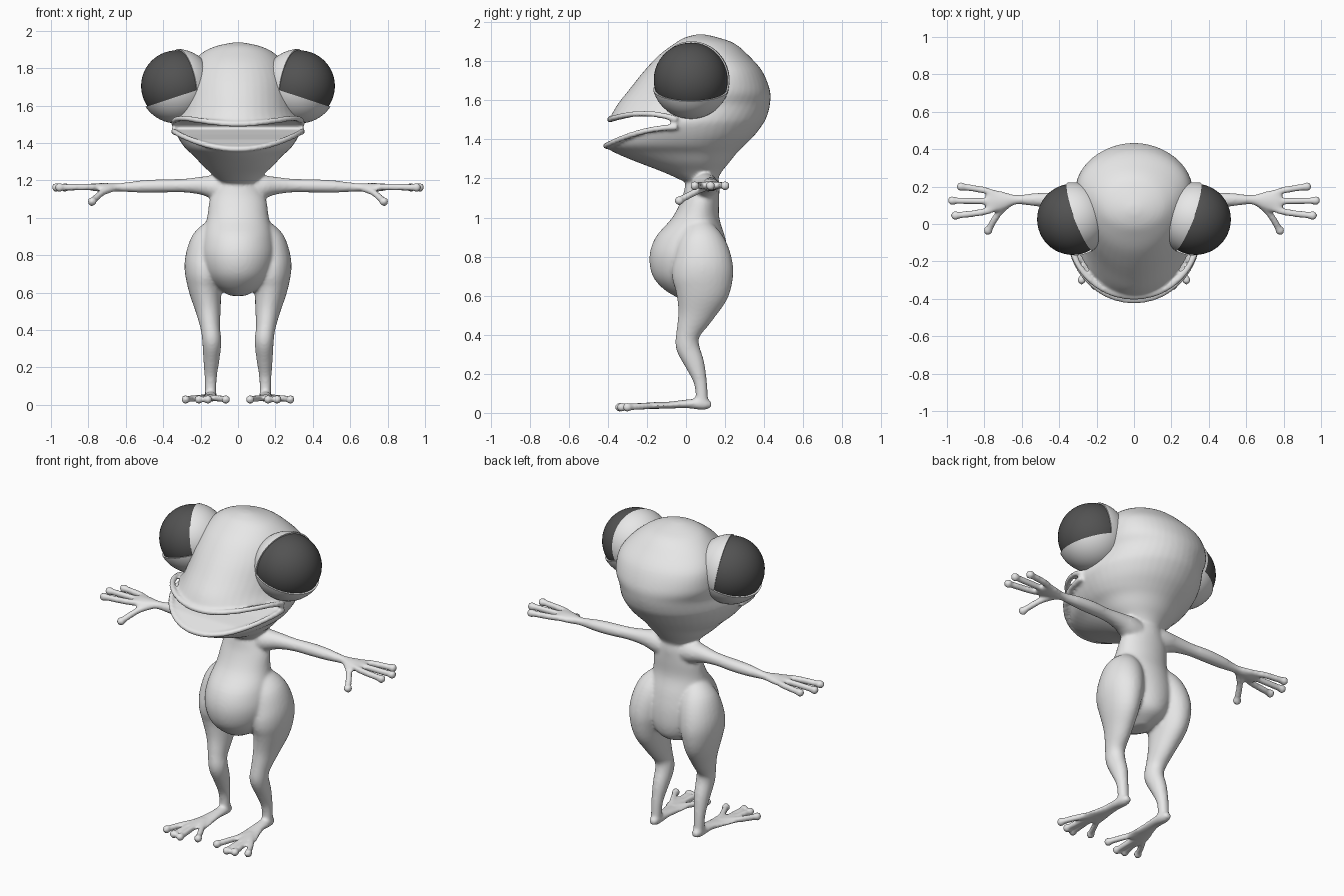
import bpy, bmesh
from math import sin, cos, pi, radians
from mathutils import Vector

if "Cube" in bpy.data.objects:
    bpy.data.objects.remove(bpy.data.objects["Cube"])


def material(name, value):
    m = bpy.data.materials.new(name)
    m.use_nodes = True
    colour = (value, value, value, 1)
    m.diffuse_color = colour
    m.node_tree.nodes["Principled BSDF"].inputs["Base Color"].default_value = colour
    return m


SKIN = material("pale grey skin", 0.8)
DARK = material("dark grey eye", 0.085)


def finish(name, bm, mat):
    bmesh.ops.recalc_face_normals(bm, faces=bm.faces)
    for f in bm.faces:
        f.smooth = True
    me = bpy.data.meshes.new(name)
    bm.to_mesh(me)
    bm.free()
    me.materials.append(mat)
    ob = bpy.data.objects.new(name, me)
    bpy.context.collection.objects.link(ob)
    return ob


def activate(ob):
    bpy.ops.object.select_all(action='DESELECT')
    ob.select_set(True)
    bpy.context.view_layer.objects.active = ob


def dense(rows, n=4):
    """Smoothly interpolate between rows of numbers."""
    out = []
    for i in range(len(rows) - 1):
        a, b = rows[i], rows[i + 1]
        p, q = rows[max(i - 1, 0)], rows[min(i + 2, len(rows) - 1)]
        for k in range(n):
            t = k / n
            out.append([0.5 * (2 * B + (C - A) * t + (2 * A - 5 * B + 4 * C - D) * t * t
                               + (3 * B - A - 3 * C + D) * t ** 3)
                        for A, B, C, D in zip(p, a, b, q)])
    return out + [list(rows[-1])]


def skin_rings(bm, rings):
    loops = [[bm.verts.new(p) for p in ring] for ring in rings]
    n = len(loops[0])
    for a, b in zip(loops, loops[1:]):
        for i in range(n):
            j = (i + 1) % n
            bm.faces.new((a[i], a[j], b[j], b[i]))
    bm.faces.new(loops[0][::-1])
    bm.faces.new(loops[-1])


def stack(bm, rows, n=48):
    """Horizontal sections: height, front, back, half width, widest depth."""
    rings = []
    for z, yf, yb, hw, yc in dense(rows):
        ring = []
        for i in range(n):
            a = 2 * pi * i / n
            depth = (yb - yc) if sin(a) > 0 else (yc - yf)
            ring.append((hw * cos(a), yc + depth * sin(a), z))
        rings.append(ring)
    skin_rings(bm, rings)


def tube(bm, rows, side=1, up=(0, 0, 1), n=16):
    """Limb along a path: x, y, z, half width, half height."""
    rows = dense(rows)
    pts = [Vector((side * r[0], r[1], r[2])) for r in rows]
    rings = []
    for i, (p, r) in enumerate(zip(pts, rows)):
        t = pts[min(i + 1, len(pts) - 1)] - pts[max(i - 1, 0)]
        w = t.cross(Vector(up)).normalized()
        h = w.cross(t).normalized()
        rings.append([p + w * r[3] * cos(2 * pi * k / n) + h * r[4] * sin(2 * pi * k / n)
                      for k in range(n)])
    skin_rings(bm, rings)


def ball(bm, centre, r):
    made = bmesh.ops.create_uvsphere(bm, u_segments=16, v_segments=10, radius=r)
    bmesh.ops.translate(bm, verts=made["verts"], vec=centre)


def digit(bm, path, r, side):
    tube(bm, [(*p, r, r) for p in path], side)
    x, y, z = path[-1]
    ball(bm, (side * x, y, z), r * 1.35)


# Head, with the open mouth cut out of it
bm = bmesh.new()
stack(bm, [(1.17, .02, .15, .08, .08), (1.23, -.11, .18, .135, .06), (1.28, -.24, .22, .19, .04),
           (1.33, -.36, .26, .235, .02), (1.37, -.42, .30, .28, 0), (1.42, -.42, .35, .315, 0),
           (1.48, -.41, .395, .34, 0), (1.52, -.385, .415, .335, .03), (1.58, -.35, .43, .315, .1),
           (1.65, -.295, .43, .315, .17), (1.75, -.215, .39, .30, .18), (1.83, -.14, .32, .25, .14),
           (1.89, -.06, .25, .18, .1), (1.92, -.01, .17, .11, .08), (1.937, .05, .1, .03, .075)])
head = finish("head", bm, SKIN)

bm = bmesh.new()
outline = [(-.6, 1.33), (-.43, 1.375), (-.31, 1.42), (-.18, 1.445), (-.07, 1.472), (-.06, 1.49),
           (-.11, 1.515), (-.235, 1.525), (-.39, 1.49), (-.6, 1.46)]
skin_rings(bm, [[(x, y, z) for y, z in outline] for x in (-.6, .6)])
cutter = finish("mouth_cutter", bm, SKIN)
cutter.hide_render = True
activate(head)
mod = head.modifiers.new("mouth", 'BOOLEAN')
mod.operation, mod.solver, mod.object = 'DIFFERENCE', 'EXACT', cutter
bpy.ops.object.modifier_apply(modifier="mouth")
bpy.data.objects.remove(cutter)

bm = bmesh.new()
bm.from_mesh(head.data)
bpy.data.objects.remove(head)

# Lips
upper, lower = [], []
for i in range(17):
    a = pi * i / 16
    s = sin(a)
    upper.append((.345 * cos(a), -.045 - .345 * s, 1.502 + .12 * s * (1 - s), .016, .016))
    lower.append((.345 * cos(a), -.045 - .365 * s, 1.462 - .095 * s * s, .016, .016))
tube(bm, upper)
tube(bm, lower)

# Torso with round belly
stack(bm, [(1.26, .03, .15, .07, .09), (1.18, 0, .17, .11, .09), (1.1, -.02, .17, .15, .08),
           (1.0, -.07, .17, .165, .06), (.9, -.155, .2, .19, .04), (.8, -.187, .22, .2, .03),
           (.7, -.17, .22, .175, .03), (.63, -.11, .19, .12, .03), (.583, -.03, .1, .04, .03)])

for s in (1, -1):
    # Legs
    tube(bm, [(.11, .06, .96, .06, .07), (.14, .075, .88, .105, .12), (.165, .085, .79, .115, .148),
              (.175, .085, .71, .11, .157), (.175, .08, .62, .09, .14), (.16, .05, .51, .068, .095),
              (.148, .012, .41, .052, .062), (.14, .008, .34, .051, .06), (.142, .045, .25, .044, .05),
              (.146, .075, .15, .033, .033), (.146, .082, .05, .03, .032)], s, (0, 1, 0), 28)
    # Feet and toes
    tube(bm, [(.146, .13, .04, .018, .014), (.146, .09, .045, .032, .03), (.148, 0, .046, .036, .022),
              (.155, -.08, .04, .05, .018), (.165, -.16, .036, .068, .015),
              (.168, -.19, .034, .06, .012)], s)
    for tip, y in ((.065, -.30), (.16, -.34), (.21, -.33), (.28, -.30)):
        mid = .168 + (tip - .168) * .55
        digit(bm, [(.16, -.1, .04), (mid, -.2, .036), (tip, y, .029)], .018, s)
    # Arms
    tube(bm, [(.04, .09, 1.15, .07, .075), (.13, .1, 1.165, .065, .064), (.2, .11, 1.172, .05, .048),
              (.3, .12, 1.172, .038, .036), (.42, .128, 1.17, .04, .036), (.52, .13, 1.167, .036, .033),
              (.63, .13, 1.163, .026, .023), (.70, .125, 1.162, .05, .024),
              (.77, .122, 1.164, .065, .021), (.79, .122, 1.164, .05, .016)], s)
    # Fingers and thumb
    for base, tip, reach in ((.175, .2, .925), (.122, .125, .972), (.07, .045, .955)):
        digit(bm, [(.7, .125, 1.163), (.78, base, 1.165), (reach, tip, 1.163)], .0185, s)
    digit(bm, [(.66, .115, 1.16), (.725, .055, 1.135), (.78, -.035, 1.087)], .0185, s)

# Fuse the parts into one soft skin
body = finish("body", bm, SKIN)
activate(body)
mod = body.modifiers.new("fuse", 'REMESH')
mod.mode, mod.voxel_size, mod.use_smooth_shade = 'VOXEL', .0095, True
mod = body.modifiers.new("soften", 'SMOOTH')
mod.factor, mod.iterations = .5, 6
for name in ("fuse", "soften"):
    bpy.ops.object.modifier_apply(modifier=name)

# Eyes with inner and lower lids
for s, label in ((1, "left"), (-1, "right")):
    lids = (("eye", .19, None, None),
            ("inner_lid", .198, (-.045 * s, 0, 0), (s, -.37, -.18)),
            ("lower_lid", .2, (0, 0, -.055), (.33 * s, 0, 1)))
    for part, r, point, normal in lids:
        bm = bmesh.new()
        bmesh.ops.create_uvsphere(bm, u_segments=48, v_segments=28, radius=r)
        if normal:
            bmesh.ops.bisect_plane(bm, geom=bm.verts[:] + bm.edges[:] + bm.faces[:],
                                   plane_co=point, plane_no=normal, clear_outer=True)
            bmesh.ops.holes_fill(bm, edges=[e for e in bm.edges if e.is_boundary])
        ob = finish(label + "_" + part, bm, SKIN if normal else DARK)
        ob.location = (.328 * s, .025, 1.705)
        activate(ob)
        bpy.ops.object.shade_smooth_by_angle(angle=radians(40))
